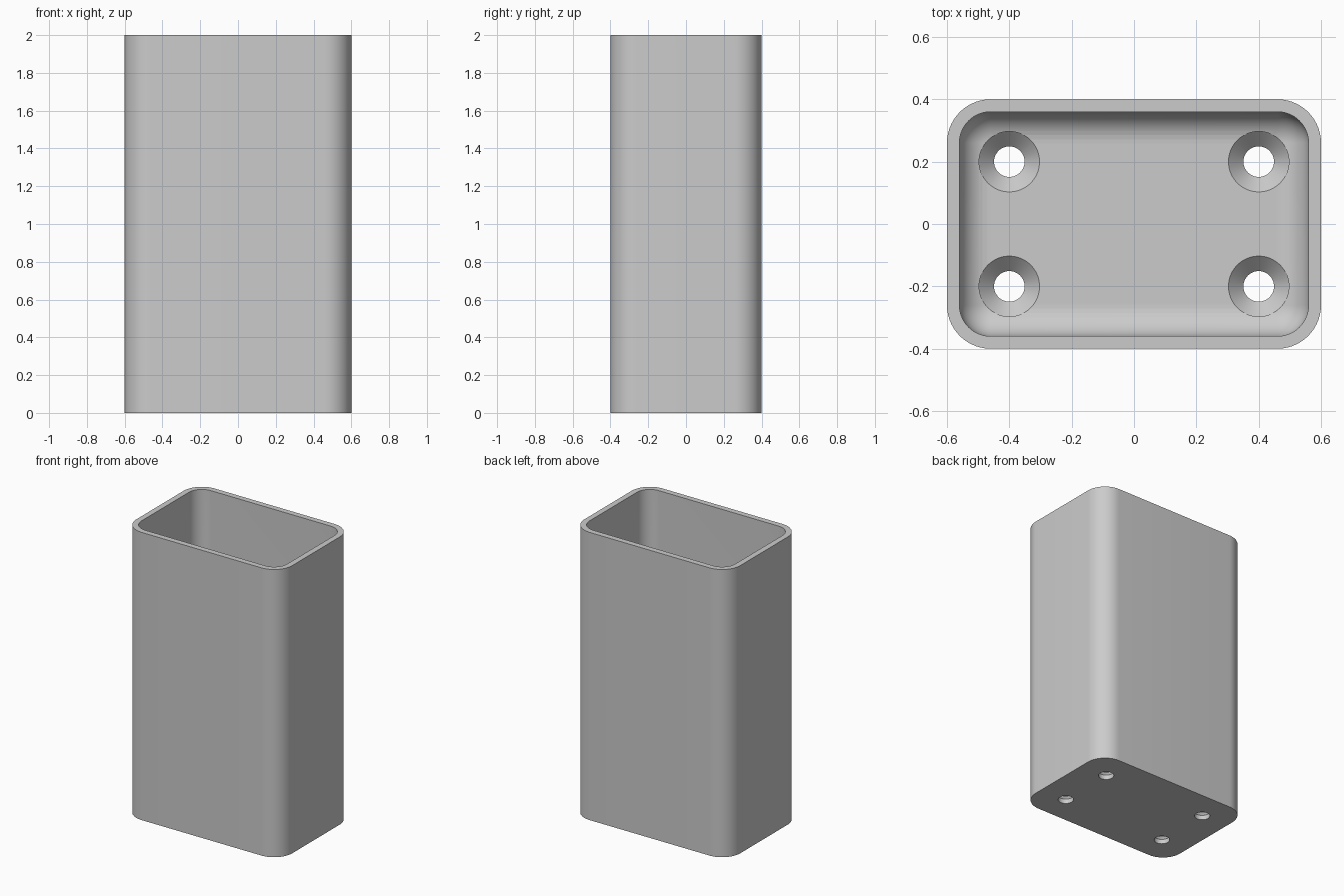
import bpy, bmesh
from math import sin, cos, pi

if "Cube" in bpy.data.objects:
    bpy.data.objects.remove(bpy.data.objects["Cube"])

HX, HY, HEIGHT = 0.6, 0.4, 2.0
RADIUS, WALL, FLOOR = 0.14, 0.04, 0.08
HOLE, SINK = 0.049, 0.097

grey = bpy.data.materials.new("plain grey")
grey.use_nodes = True
grey.diffuse_color = (0.6, 0.6, 0.6, 1)
grey.node_tree.nodes["Principled BSDF"].inputs["Base Color"].default_value = (0.6, 0.6, 0.6, 1)


def rounded_loop(bm, inset, z, steps=14):
    """Ring of vertices around a rounded rectangle."""
    r = RADIUS - inset
    ring = []
    for corner, (sx, sy) in enumerate([(1, 1), (-1, 1), (-1, -1), (1, -1)]):
        for i in range(steps + 1):
            a = (corner + i / steps) * pi / 2
            ring.append(bm.verts.new((sx * (HX - RADIUS) + r * cos(a),
                                      sy * (HY - RADIUS) + r * sin(a), z)))
    return ring


def round_loop(bm, cx, cy, r, z, n=64):
    return [bm.verts.new((cx + r * cos(2 * pi * i / n), cy + r * sin(2 * pi * i / n), z))
            for i in range(n)]


def skin(bm, rings):
    """Join successive rings and cap both ends."""
    for a, b in zip(rings, rings[1:]):
        for i in range(len(a)):
            j = (i + 1) % len(a)
            bm.faces.new((a[i], a[j], b[j], b[i]))
    bm.faces.new(rings[0][::-1])
    bm.faces.new(rings[-1])


def finish(bm, name):
    bmesh.ops.remove_doubles(bm, verts=bm.verts, dist=1e-5)
    bmesh.ops.recalc_face_normals(bm, faces=bm.faces)
    mesh = bpy.data.meshes.new(name)
    bm.to_mesh(mesh)
    bm.free()
    mesh.materials.append(grey)
    obj = bpy.data.objects.new(name, mesh)
    bpy.context.collection.objects.link(obj)
    return obj


# Container: outer wall, rim, inner wall, then a fillet down to the floor
bm = bmesh.new()
fillet = RADIUS - WALL
rings = [rounded_loop(bm, 0, 0), rounded_loop(bm, 0, HEIGHT), rounded_loop(bm, WALL, HEIGHT)]
for i in range(13):
    a = i / 12 * pi / 2
    rings.append(rounded_loop(bm, WALL + fillet * (1 - cos(a)),
                              FLOOR + fillet * (1 - sin(a))))
skin(bm, rings)
container = finish(bm, "container")

# Countersunk screw holes through the floor
bm = bmesh.new()
for x in (-0.4, 0.4):
    for y in (-0.2, 0.2):
        skin(bm, [round_loop(bm, x, y, r, z) for r, z in
                  [(HOLE, -0.1), (HOLE, FLOOR - (SINK - HOLE)), (SINK, FLOOR), (SINK, FLOOR + 0.1)]])
cutter = finish(bm, "hole_cutter")
cutter.hide_render = True

cut = container.modifiers.new("screw holes", 'BOOLEAN')
cut.operation = 'DIFFERENCE'
cut.solver = 'EXACT'
cut.object = cutter

bpy.ops.object.select_all(action='DESELECT')
container.select_set(True)
bpy.context.view_layer.objects.active = container
bpy.ops.object.modifier_apply(modifier=cut.name)
bpy.data.objects.remove(cutter)
bpy.ops.object.shade_smooth_by_angle(angle=pi / 6)
